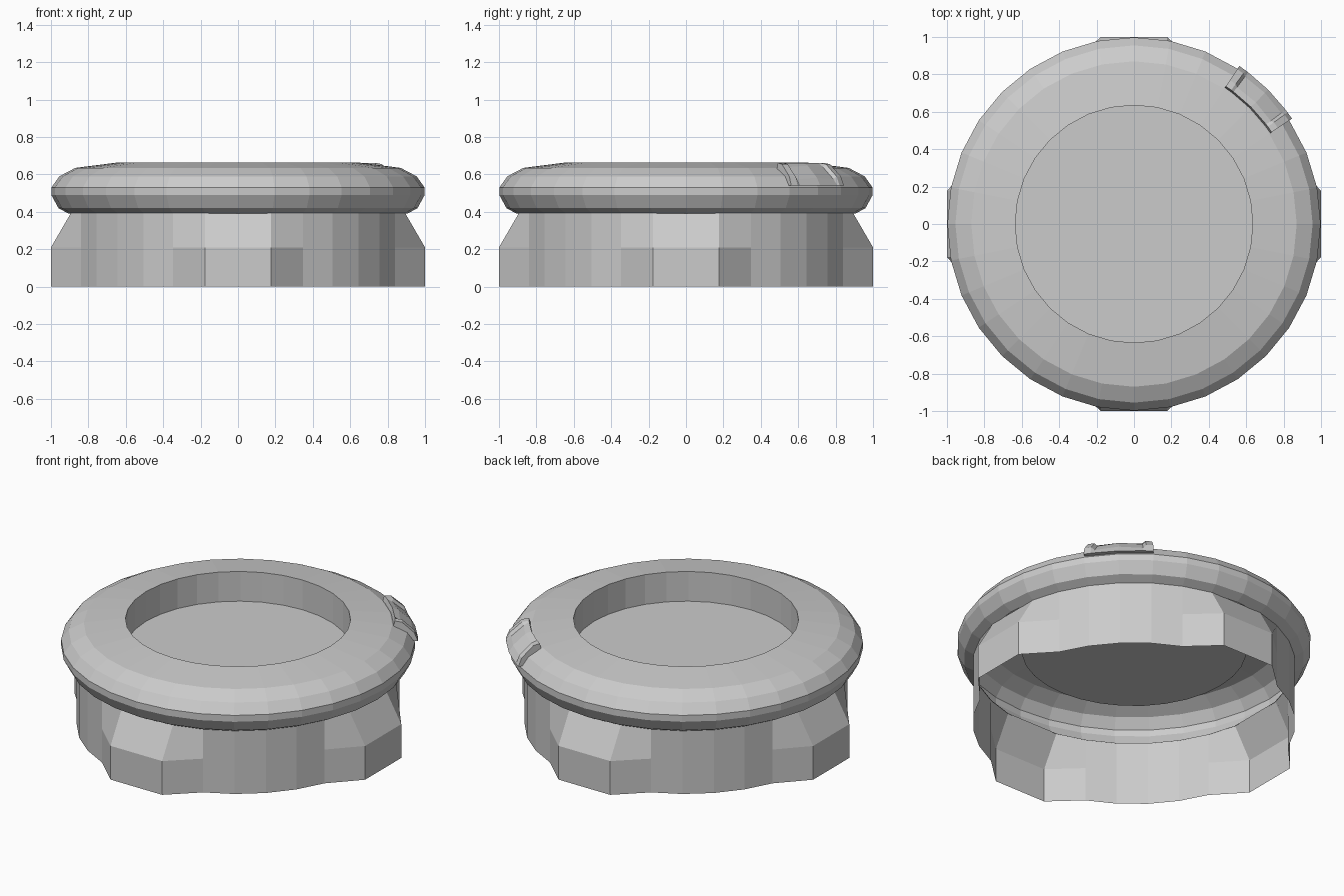
import bpy, bmesh, math

if "Cube" in bpy.data.objects:
    bpy.data.objects.remove(bpy.data.objects["Cube"])

N = 32
STEP = 2 * math.pi / N


def make_object(name, bm):
    bmesh.ops.recalc_face_normals(bm, faces=bm.faces[:])
    mesh = bpy.data.meshes.new(name)
    bm.to_mesh(mesh)
    bm.free()
    obj = bpy.data.objects.new(name, mesh)
    bpy.context.collection.objects.link(obj)
    return obj


def bridge(bm, a, b, closed=True):
    n = len(a)
    for i in range(n if closed else n - 1):
        j = (i + 1) % n
        bm.faces.new((a[i], a[j], b[j], b[i]))


# Rim: rounded lathe profile, hole wall and recessed floor disc
profile = [(0.905, 0.39), (0.96, 0.42), (0.998, 0.49), (0.998, 0.53),
           (0.955, 0.59), (0.87, 0.635), (0.635, 0.665), (0.635, 0.48)]
bm = bmesh.new()
loops = [[bm.verts.new((r * math.cos(i * STEP), r * math.sin(i * STEP), z))
          for i in range(N)] for r, z in profile]
for a, b in zip(loops, loops[1:]):
    bridge(bm, a, b)
bm.faces.new(loops[-1])
make_object("rim", bm)

# Skirt: open cylinder wall with four flared snap tabs on the axes
R = 0.91
FLAT = math.cos(STEP)


def skirt_loop(bm, z, flared):
    verts = []
    for i in range(N):
        k = (i + 4) % 8 - 4          # position relative to nearest tab
        base = round(i / 8) * math.pi / 2 if k != -4 else i * STEP
        a = k * STEP if k != -4 else 0
        radial = R * (FLAT if k == 0 else math.cos(a))
        side = R * math.sin(a)
        if flared and abs(k) <= 1:
            radial = 1.0
        c, s = math.cos(base), math.sin(base)
        verts.append(bm.verts.new((radial * c - side * s, radial * s + side * c, z)))
    return verts


bm = bmesh.new()
rows = [skirt_loop(bm, 0, True), skirt_loop(bm, 0.21, True), skirt_loop(bm, 0.395, False)]
for a, b in zip(rows, rows[1:]):
    bridge(bm, a, b)
make_object("skirt", bm)

# Thumb catch: curved block on the rim with raised ends
section = [(0.87, 0.61), (0.885, 0.662), (0.925, 0.655), (0.995, 0.59),
           (1.015, 0.54), (0.96, 0.54)]
stations = [(-11.3, 0), (-9, 0), (-8, 0.015), (0, 0.008), (8, 0.015), (9, 0), (11.3, 0)]
bm = bmesh.new()
rings = []
for deg, dip in stations:
    t = math.radians(45 + deg)
    ring = []
    for i, (r, z) in enumerate(section):
        d = dip if i in (2, 3) else 0
        ring.append(bm.verts.new(((r - d * 0.6) * math.cos(t), (r - d * 0.6) * math.sin(t), z - d)))
    rings.append(ring)
for a, b in zip(rings, rings[1:]):
    bridge(bm, a, b)
bm.faces.new(rings[0])
bm.faces.new(rings[-1])
make_object("thumb_catch", bm)
